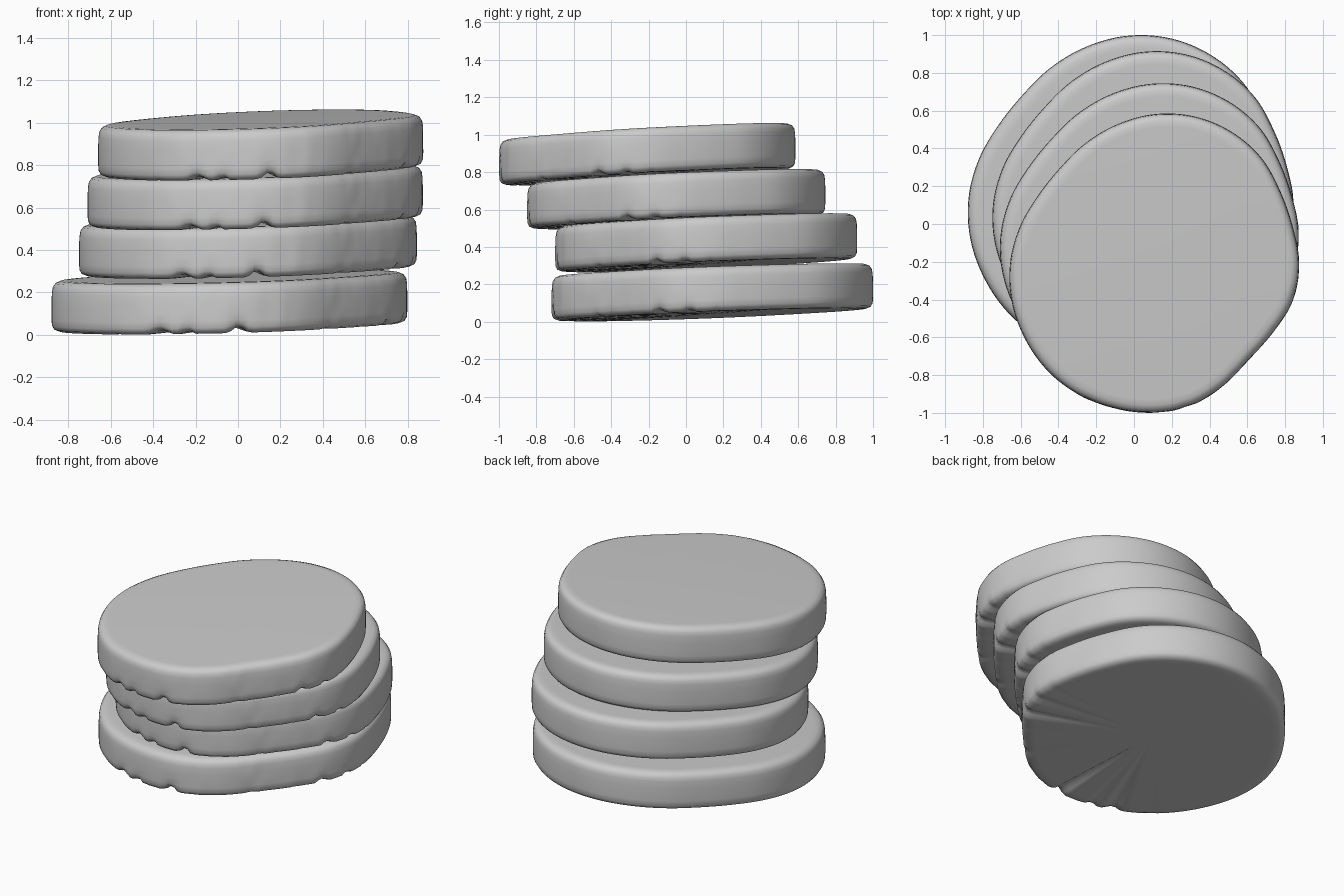
import bpy, bmesh, math
from mathutils import Vector, noise

if "Cube" in bpy.data.objects:
    bpy.data.objects.remove(bpy.data.objects["Cube"])

# Disc outline: radius every 15 degrees, counter-clockwise from +x
RADII = [.765, .757, .768, .797, .81, .81, .795, .768, .74, .717, .72, .745,
         .77, .787, .797, .805, .805, .797, .79, .775, .74, .712, .725, .757]
# Edge section: (inset from rim, height fraction)
SECTION = [(.07, 0), (.035, .005), (.012, .045), (.002, .12), (0, .25), (0, .42),
           (0, .6), (.002, .78), (.006, .88), (.018, .955), (.04, .995), (.07, 1)]
THICK = .24
SEGS = 192


def outline_radius(a):
    # periodic Catmull-Rom through the radius samples
    n = len(RADII)
    u = a / (2 * math.pi) * n
    i, t = int(math.floor(u)), u - math.floor(u)
    p0, p1, p2, p3 = (RADII[(i + k) % n] for k in (-1, 0, 1, 2))
    return .5 * (2 * p1 + (p2 - p0) * t + (2 * p0 - 5 * p1 + 4 * p2 - p3) * t * t
                 + (3 * p1 - p0 - 3 * p2 + p3) * t ** 3)


def make_disc(name, x0, x1, y0, y1, z, slope_x, slope_y):
    angles = [2 * math.pi * i / SEGS for i in range(SEGS)]
    pts = [Vector((math.cos(a), math.sin(a), 0)) * outline_radius(a) for a in angles]
    lx, hx = min(p.x for p in pts), max(p.x for p in pts)
    ly, hy = min(p.y for p in pts), max(p.y for p in pts)
    sx, sy = (x1 - x0) / (hx - lx), (y1 - y0) / (hy - ly)
    cx, cy = x0 - lx * sx, y0 - ly * sy
    mx, my = (x0 + x1) / 2, (y0 + y1) / 2

    def place(x, y, h):
        return Vector((x, y, z + h + slope_x * (x - mx) + slope_y * (y - my)))

    bm = bmesh.new()
    rings = []
    for inset, f in SECTION:
        ring = []
        for a, p in zip(angles, pts):
            # chipped, worn edge on the front right part of the rim
            wear = max(0, math.cos(a - math.radians(298))) ** 1.5
            n = noise.noise(Vector((p.x * 9, p.y * 9, f * 1.2)))
            chip = max(0, noise.noise(Vector((p.x * 13 + 5, p.y * 13, 2))) - .1)
            low = max(0, 1 - f / .3)
            cut = inset + wear * (.008 * abs(n) + .05 * chip * low)
            k = 1 - cut / p.length
            h = f * THICK + wear * .07 * chip * low
            ring.append(bm.verts.new(place(cx + p.x * k * sx, cy + p.y * k * sy, h)))
        rings.append(ring)
    for lo, hi in zip(rings, rings[1:]):
        for i in range(SEGS):
            j = (i + 1) % SEGS
            bm.faces.new((lo[i], lo[j], hi[j], hi[i]))
    # fan caps
    bottom = bm.verts.new(place(cx, cy, .004))
    top = bm.verts.new(place(cx, cy, THICK))
    for i in range(SEGS):
        j = (i + 1) % SEGS
        bm.faces.new((bottom, rings[0][j], rings[0][i]))
        bm.faces.new((top, rings[-1][i], rings[-1][j]))
    for face in bm.faces:
        face.smooth = True
    mesh = bpy.data.meshes.new(name)
    bm.to_mesh(mesh)
    bm.free()
    ob = bpy.data.objects.new(name, mesh)
    bpy.context.collection.objects.link(ob)
    return ob


# Leaning stack of four thick discs, bottom to top
make_disc("bottom_disc", -.88, .80, -.72, 1.0, .037, .024, .037)
make_disc("lower_middle_disc", -.75, .845, -.70, .915, .302, .027, .042)
make_disc("upper_middle_disc", -.71, .873, -.85, .745, .535, .03, .046)
make_disc("top_disc", -.66, .875, -1.0, .585, .775, .032, .055)
